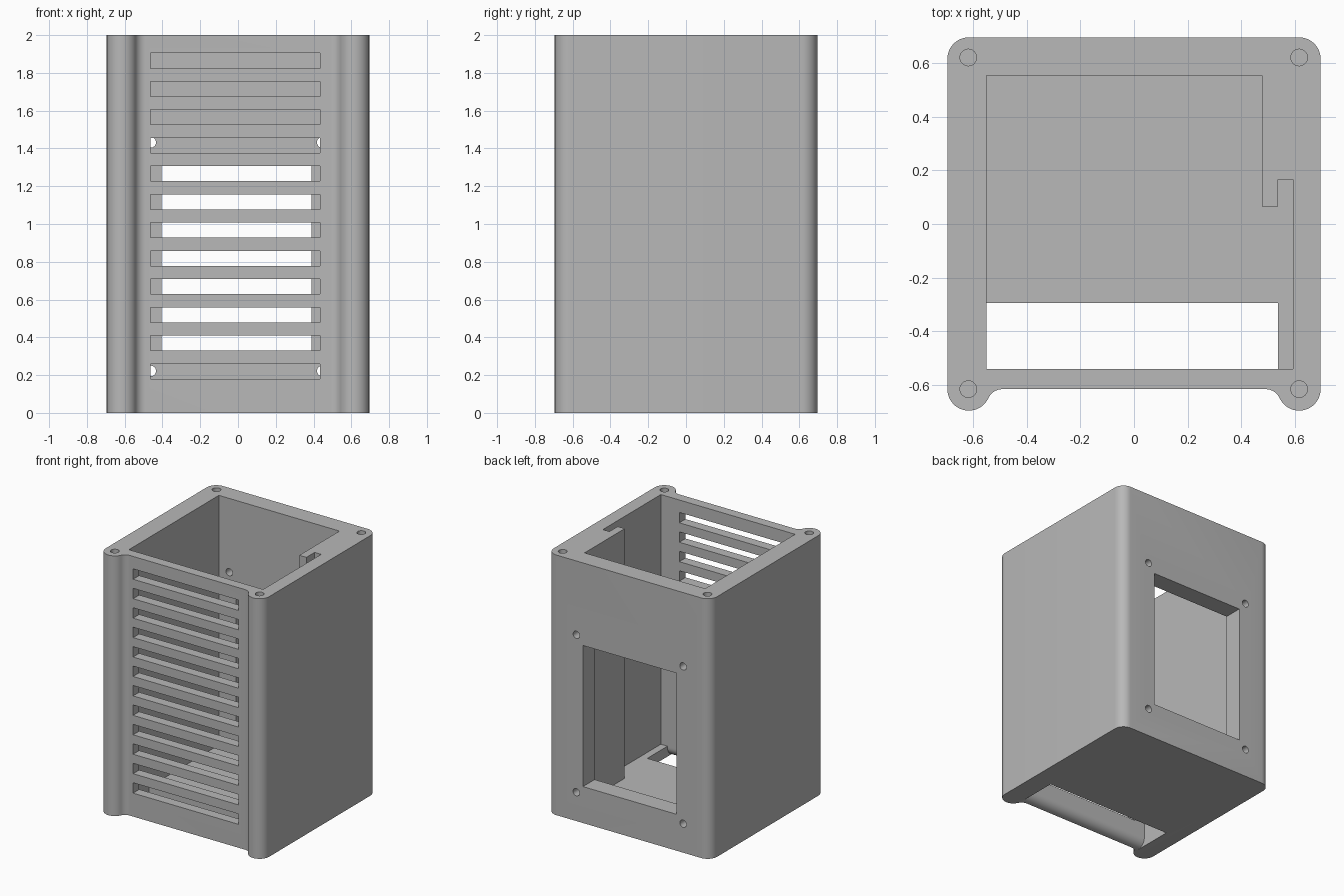
import bpy
import bmesh
from math import cos, sin, pi, radians, hypot, atan2

default = bpy.data.objects.get("Cube")
if default:
    bpy.data.objects.remove(default, do_unlink=True)

grey = bpy.data.materials.new("plain_grey")
grey.use_nodes = True
GREY = (0.48, 0.48, 0.48, 1)
grey.diffuse_color = GREY
grey.node_tree.nodes["Principled BSDF"].inputs["Base Color"].default_value = GREY

# Which 3D point a profile point (u, v) at depth d becomes
AXES = {
    "x": lambda u, v, d: (d, u, v),
    "y": lambda u, v, d: (u, d, v),
    "z": lambda u, v, d: (u, v, d),
}


def prism(name, profiles, axis, lo, hi):
    """Extrude one or more separate closed profiles along an axis."""
    bm = bmesh.new()
    for pts in profiles:
        a, b = ([bm.verts.new(AXES[axis](u, v, d)) for u, v in pts] for d in (lo, hi))
        bm.faces.new(a)
        bm.faces.new(b)
        for i in range(len(pts)):
            j = (i + 1) % len(pts)
            bm.faces.new((a[i], a[j], b[j], b[i]))
    bmesh.ops.recalc_face_normals(bm, faces=bm.faces)
    mesh = bpy.data.meshes.new(name)
    bm.to_mesh(mesh)
    bm.free()
    mesh.materials.append(grey)
    obj = bpy.data.objects.new(name, mesh)
    bpy.context.collection.objects.link(obj)
    return obj


def arc(cx, cy, r, start, end, steps=10):
    return [(cx + r * cos(start + (end - start) * i / steps),
             cy + r * sin(start + (end - start) * i / steps)) for i in range(steps + 1)]


def rect(u0, u1, v0, v1):
    return [(u0, v0), (u1, v0), (u1, v1), (u0, v1)]


def circle(cx, cy, r):
    return arc(cx, cy, r, 0, 2 * pi, 32)[:-1]


def cut(target, cutter):
    cutter.hide_render = True
    mod = target.modifiers.new("cut", "BOOLEAN")
    mod.operation = "DIFFERENCE"
    mod.solver = "EXACT"
    mod.object = cutter
    bpy.context.view_layer.objects.active = target
    bpy.ops.object.modifier_apply(modifier=mod.name)
    bpy.data.objects.remove(cutter, do_unlink=True)


# Outer shell: rounded square with a recessed front between two corner ribs
HALF, R = 0.695, 0.08
C = HALF - R
RUN, FILLET = 0.125, 0.0577
blend = atan2(-FILLET, RUN)
right = arc(C - RUN, -C - FILLET, FILLET, pi / 2, -blend, 8)
right += arc(C, -C, R, pi - blend, 2 * pi, 22)
right += arc(C, C, R, 0, pi / 2)
left = [(-x, y) for x, y in reversed(right)]
case = prism("case", [right + left], "z", 0, 2)

# Open cavity with the rail notch in the right-hand wall
X0, Y0, Y1 = -0.55, -0.54, 0.553
FLOOR = 0.08
cavity = [(X0, Y0), (0.592, Y0), (0.592, 0.165), (0.536, 0.165),
          (0.536, 0.065), (0.476, 0.065), (0.476, Y1), (X0, Y1)]
cut(case, prism("cavity_cutter", [cavity], "z", FLOOR, 2.2))

# Opening in the floor behind the front wall
cut(case, prism("floor_cutter", [rect(X0, 0.536, Y0, -0.295)], "z", -0.1, 0.15))

# Rounded lower lip of the front wall
LIP = 0.07
lip = [(-0.5, -0.1), (-0.5, LIP)] + arc(Y0 - LIP, LIP, LIP, 0, -pi / 2) + [(Y0 - LIP, -0.1)]
cut(case, prism("lip_cutter", [lip], "x", X0, 0.536))

# Front ventilation slots
slots = [rect(-0.462, 0.435, z, z + 0.08) for z in (0.18 + 0.1495 * i for i in range(12))]
cut(case, prism("slot_cutter", slots, "y", -0.8, -0.45))

# Rear window and its four screw holes
cut(case, prism("window_cutter", [rect(-0.404, 0.39, 0.28, 1.365)], "y", 0.5, 0.8))
rear = [circle(x, z, 0.028) for x in (-0.462, 0.446) for z in (0.222, 1.432)]
cut(case, prism("rear_hole_cutter", rear, "y", 0.45, 0.8))

# Screw holes in the top corners
top = [circle(x, y, 0.031) for x in (-C - 0.002, C) for y in (-C, C + 0.005)]
cut(case, prism("top_hole_cutter", top, "z", 1.6, 2.1))

bpy.ops.object.select_all(action="DESELECT")
case.select_set(True)
bpy.context.view_layer.objects.active = case
bpy.ops.object.shade_smooth_by_angle(angle=radians(30))
